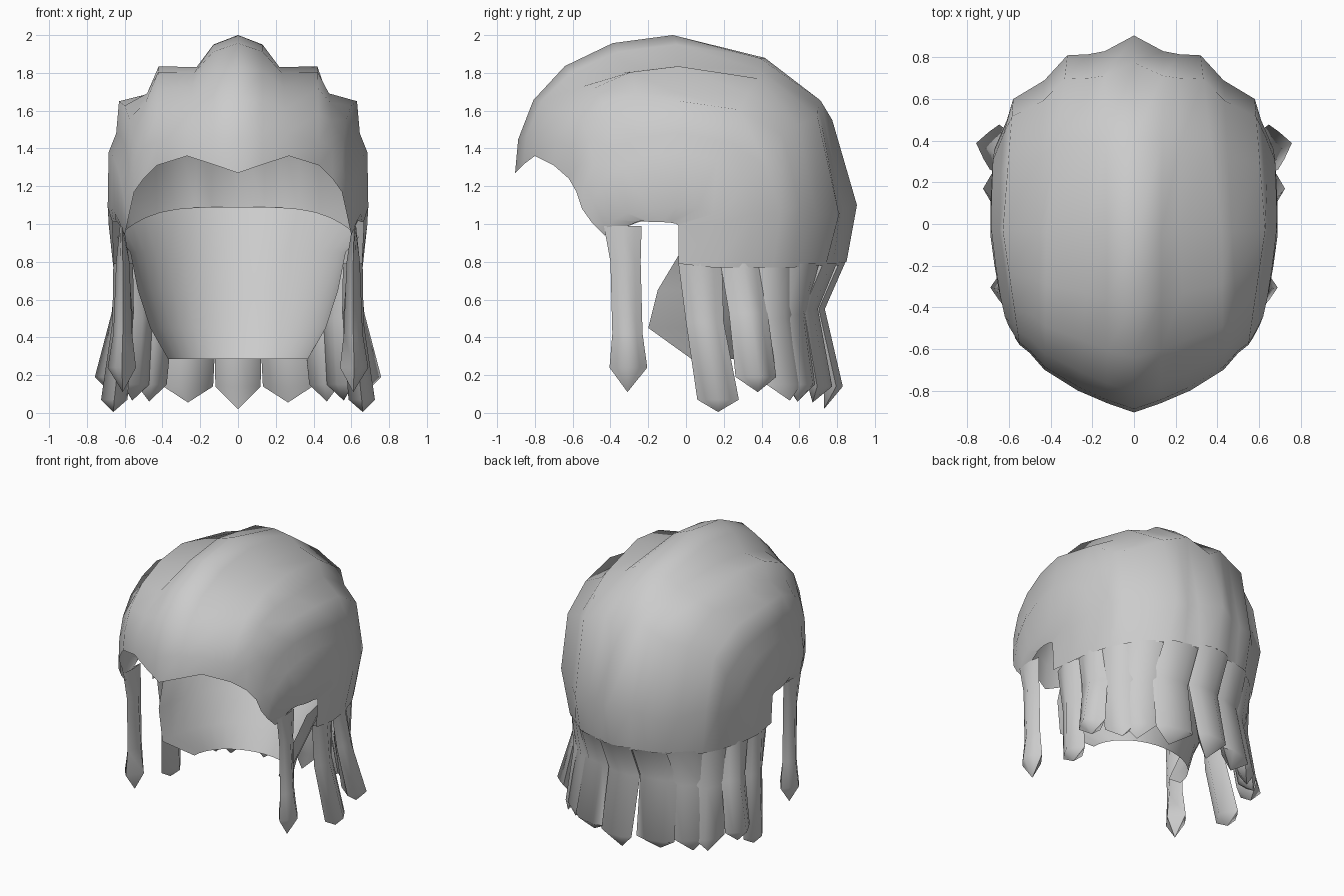
import bpy, math
from mathutils import Vector

if "Cube" in bpy.data.objects:
    bpy.data.objects.remove(bpy.data.objects["Cube"])

mat = bpy.data.materials.new("grey_hair")
mat.diffuse_color = (0.6, 0.6, 0.6, 1)
mat.use_nodes = True
mat.node_tree.nodes["Principled BSDF"].inputs["Base Color"].default_value = mat.diffuse_color


def make(name, verts, faces, angle):
    me = bpy.data.meshes.new(name)
    me.from_pydata([tuple(v) for v in verts], [], faces)
    me.materials.append(mat)
    ob = bpy.data.objects.new(name, me)
    bpy.context.collection.objects.link(ob)
    bpy.ops.object.select_all(action='DESELECT')
    ob.select_set(True)
    bpy.context.view_layer.objects.active = ob
    bpy.ops.object.shade_smooth_by_angle(angle=math.radians(angle))
    return ob


def grid(name, rows, flip, angle):
    n = len(rows[0])
    faces = []
    for i in range(len(rows) - 1):
        for j in range(n - 1):
            f = [i*n + j, i*n + j + 1, (i+1)*n + j + 1, (i+1)*n + j]
            faces.append(f[::-1] if flip else f)
    return make(name, [v for r in rows for v in r], faces, angle)


def mirror(half):
    return [(-x, y, z) for x, y, z in half[:0:-1]] + list(half)


# Combed strands from the hairline, over the crown, to the nape
hairline = [(0, -.905, 1.27), (.13, -.86, 1.315), (.27, -.8, 1.36), (.43, -.7, 1.31),
            (.50, -.62, 1.24), (.55, -.58, 1.17), (.57, -.55, 1.08), (.585, -.5, 1.01),
            (.6, -.43, .94), (.63, -.235, 1.02)]
crown = [(0, -.07, 2), (.13, -.05, 1.95), (.22, -.04, 1.83), (.42, -.04, 1.835),
         (.47, -.04, 1.69), (.63, -.03, 1.65), (.645, -.03, 1.48), (.685, -.03, 1.38),
         (.69, -.05, 1.09), (.665, -.13, 1.01)]
back = [(0, .905, 1.1), (.14, .83, 1.08), (.22, .815, 1.06), (.32, .81, 1.05),
        (.43, .69, 1.05), (.58, .6, 1.1), (.61, .5, 1.05), (.67, .36, 1.05),
        (.685, .17, 1.0), (.665, -.04, .99)]
nape = [(0, .85, .8), (.12, .81, .78), (.22, .78, .78), (.33, .74, .78), (.42, .66, .78),
        (.53, .57, .77), (.59, .46, .77), (.64, .3, .77), (.66, .14, .77), (.655, -.04, .79)]

rows = []
for i in range(6):
    a = math.radians(18 * i)
    s, fy = math.sin(a), max(0, 1 - math.cos(a)) ** 1.3
    half = []
    for j, (h, m) in enumerate(zip(hairline, crown)):
        fx = fy if 4 <= j <= 6 else (s + fy) / 2
        bump = .04 * math.sin(2*a) if j == 4 else 0
        half.append((h[0] + (m[0]-h[0])*fx, h[1] + (m[1]-h[1])*fy,
                     h[2] + (m[2]-h[2])*s**(1.0 if 4 <= j <= 7 else 1.2) + bump))
    rows.append(mirror(half))
for i in range(1, 4):
    a = math.radians(30 * i)
    s, c = math.sin(a), max(0, math.cos(a))
    half = []
    for j, (m, e) in enumerate(zip(crown, back)):
        # strand grooves flatten out toward the back
        bump = .06 * math.sin(2*a) if j in (2, 4) else 0
        half.append((e[0] + (m[0]-e[0])*(1 - s if j < 6 else c), m[1] + (e[1]-m[1])*s,
                     e[2] + (m[2]-e[2])*c**(.6 if 1 <= j <= 5 else 1 if j == 0 else .8) + bump))
    rows.append(mirror(half))
rows.append(mirror(nape))
grid("outer_hair", rows, False, 80)

# Inner wall behind the neck, leaning forward toward its lower edge
lining = []
for a, y0, y1, z, drop in [(.64, -.03, .84, 1.09, .16), (.57, -.03, .69, .85, 0),
                           (.53, -.15, .55, .65, 0), (.465, -.2, .41, .45, 0),
                           (.37, .03, .31, .285, 0)]:
    half = []
    for j in range(10):
        t = math.pi / 2 * j / 9
        half.append((a*math.sin(t), y0 + (y1-y0)*math.cos(t), z - drop*math.sin(t)**4))
    lining.append(mirror(half))
grid("inner_wall", lining, True, 60)

FLAT = [(-1, .3), (-.5, 1), (.5, 1), (1, .3), (.5, -1), (-.5, -1)]
RIDGED = [(-1, 0), (-.6, .45), (0, 1), (.6, .45), (1, 0), (0, -1)]


# Hanging locks: six-sided tubes that taper to a point
def lock(name, angle, rings, tip, section, side=1):
    c, s = math.cos(math.radians(angle)), math.sin(math.radians(angle))
    out, tan = Vector((c, s, 0)), Vector((-s, c, 0))
    verts, faces = [], []
    for x, y, z, w, t in rings:
        for u, v in section:
            verts.append(Vector((x, y, z)) + tan*u*w + out*v*t)
    verts.append(Vector(tip))
    n = len(rings)
    for i in range(n):
        for k in range(6):
            a, b = i*6 + k, i*6 + (k+1) % 6
            faces.append([a, b, b+6, a+6] if i < n-1 else [a, b, n*6])
    if side < 0:
        verts = [Vector((-v.x, v.y, v.z)) for v in verts]
        faces = [f[::-1] for f in faces]
    make(name, verts, faces, 62)


lock("nape_lock_centre", 90, [(0, .8, .8, .125, .045), (0, .69, .55, .125, .045),
                              (0, .78, .14, .12, .05)], (0, .73, .02), FLAT)
side_locks = [
    ("nape_lock", 77, [(.225, .74, .79, .125, .045), (.235, .64, .55, .13, .045),
                       (.26, .71, .14, .135, .05)], (.265, .67, .055), FLAT),
    ("rear_lock", 48, [(.42, .61, .79, .125, .045), (.42, .54, .52, .125, .05),
                       (.45, .6, .15, .105, .05)], (.47, .59, .06), FLAT),
    ("rear_side_lock", 30, [(.53, .465, .79, .105, .045), (.52, .45, .5, .115, .05),
                            (.54, .51, .15, .105, .05)], (.56, .55, .065), FLAT),
    ("side_lock", 12, [(.6, .295, .79, .115, .045), (.61, .33, .53, .105, .06),
                       (.67, .37, .19, .11, .09)], (.68, .38, .11), RIDGED),
    ("front_side_lock", 0, [(.62, .075, .79, .115, .04), (.61, .1, .48, .1, .055),
                            (.655, .17, .07, .11, .07)], (.66, .17, .005), RIDGED),
    ("sideburn", 0, [(.615, -.335, .99, .1, .01), (.61, -.32, .8, .08, .035),
                     (.61, -.31, .42, .08, .05), (.615, -.305, .24, .1, .075)],
     (.61, -.31, .11), RIDGED),
]
for name, ang, rings, tip, section in side_locks:
    for side, label in ((1, "right"), (-1, "left")):
        lock(name + "_" + label, ang, rings, tip, section, side)
